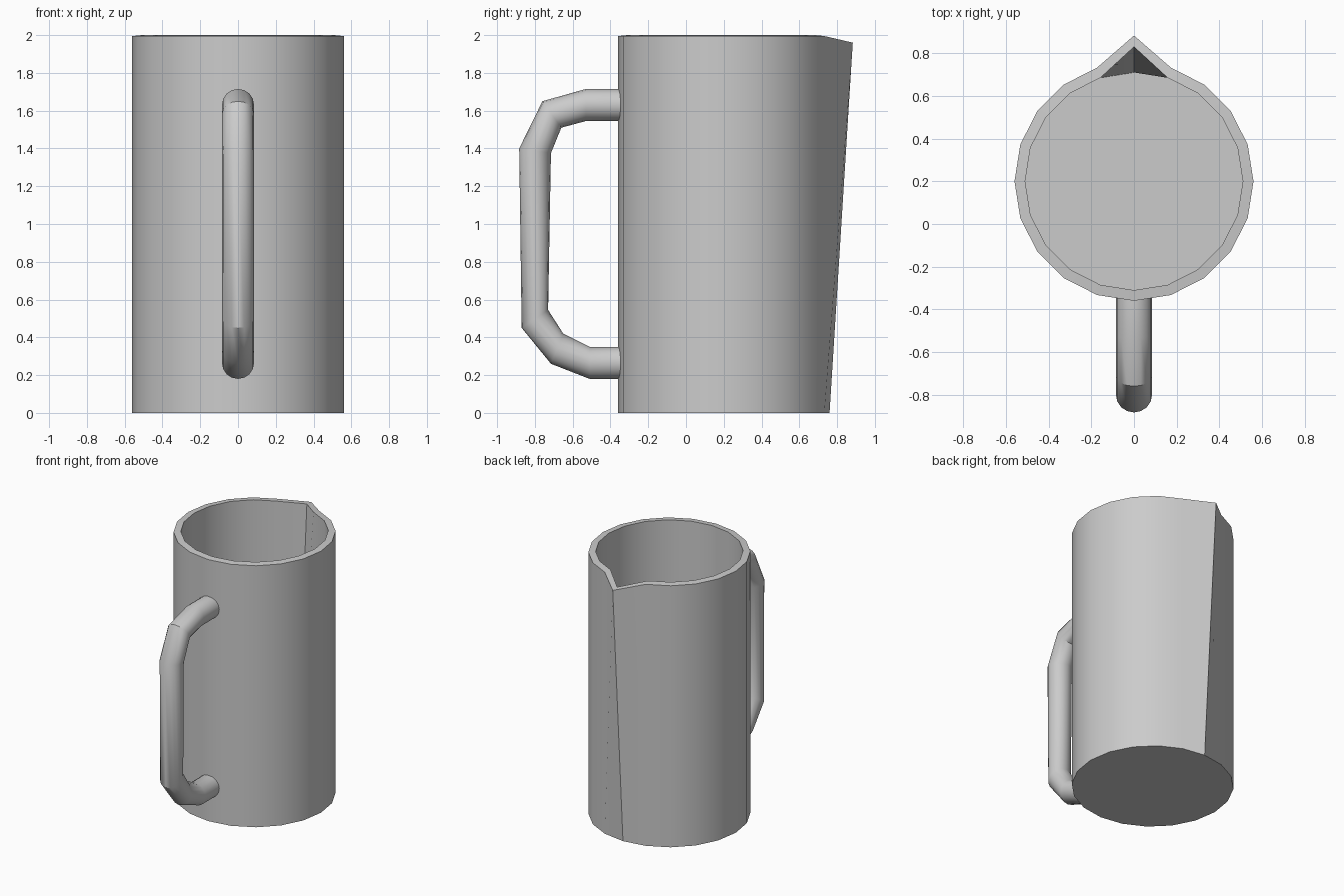
import bpy, bmesh, math

cube = bpy.data.objects.get("Cube")
if cube:
    bpy.data.objects.remove(cube, do_unlink=True)

grey = bpy.data.materials.new("light_grey")
grey.use_nodes = True
colour = (0.6, 0.6, 0.6, 1)
grey.diffuse_color = colour
grey.node_tree.nodes["Principled BSDF"].inputs["Base Color"].default_value = colour

SIDES = 20
CENTRE_Y = 0.2


def bridge(bm, rings):
    """Join successive closed rings with quads."""
    for a, b in zip(rings, rings[1:]):
        n = len(a)
        for i in range(n):
            j = (i + 1) % n
            bm.faces.new((a[i], a[j], b[j], b[i]))


def finish(bm, name):
    bmesh.ops.recalc_face_normals(bm, faces=bm.faces)
    mesh = bpy.data.meshes.new(name)
    bm.to_mesh(mesh)
    bm.free()
    mesh.materials.append(grey)
    obj = bpy.data.objects.new(name, mesh)
    bpy.context.collection.objects.link(obj)
    bpy.ops.object.select_all(action="DESELECT")
    obj.select_set(True)
    bpy.context.view_layer.objects.active = obj
    bpy.ops.object.shade_smooth_by_angle(angle=math.radians(35))
    return obj


def body_ring(bm, radius, z, spout=None):
    """Ring of the jug; the back vertex may be pulled out to a spout (y, z)."""
    ring = []
    for i in range(SIDES):
        a = math.tau * i / SIDES
        ring.append(bm.verts.new((radius * math.cos(a), CENTRE_Y + radius * math.sin(a), z)))
    if spout:
        ring[SIDES // 4].co = (0, *spout)
    return ring


# Jug body: outer wall, rim with pouring spout, inner wall and floor
bm = bmesh.new()
rings = [
    body_ring(bm, 0.56, 0),
    body_ring(bm, 0.56, 1.995, (0.883, 1.96)),
    body_ring(bm, 0.51, 2.0, (0.83, 1.965)),
    body_ring(bm, 0.51, 0.05),
]
bridge(bm, rings)
bm.faces.new(rings[0])
bm.faces.new(rings[-1])
finish(bm, "jug_body")

# Handle: tube through mitred sections, each an outer and an inner (y, z) point
sections = [
    ((-0.34, 1.715), (-0.34, 1.545)),
    ((-0.53, 1.715), (-0.53, 1.545)),
    ((-0.76, 1.65), (-0.66, 1.51)),
    ((-0.883, 1.40), (-0.715, 1.375)),
    ((-0.87, 0.45), (-0.73, 0.545)),
    ((-0.715, 0.26), (-0.65, 0.42)),
    ((-0.51, 0.18), (-0.51, 0.35)),
    ((-0.34, 0.18), (-0.34, 0.35)),
]
bm = bmesh.new()
rings = []
for (oy, oz), (iy, iz) in sections:
    ring = []
    for i in range(16):
        a = math.tau * i / 16
        t = (1 + math.cos(a)) / 2
        ring.append(bm.verts.new((0.085 * math.sin(a), iy + (oy - iy) * t, iz + (oz - iz) * t)))
    rings.append(ring)
bridge(bm, rings)
bm.faces.new(rings[0])
bm.faces.new(rings[-1])
finish(bm, "handle")
